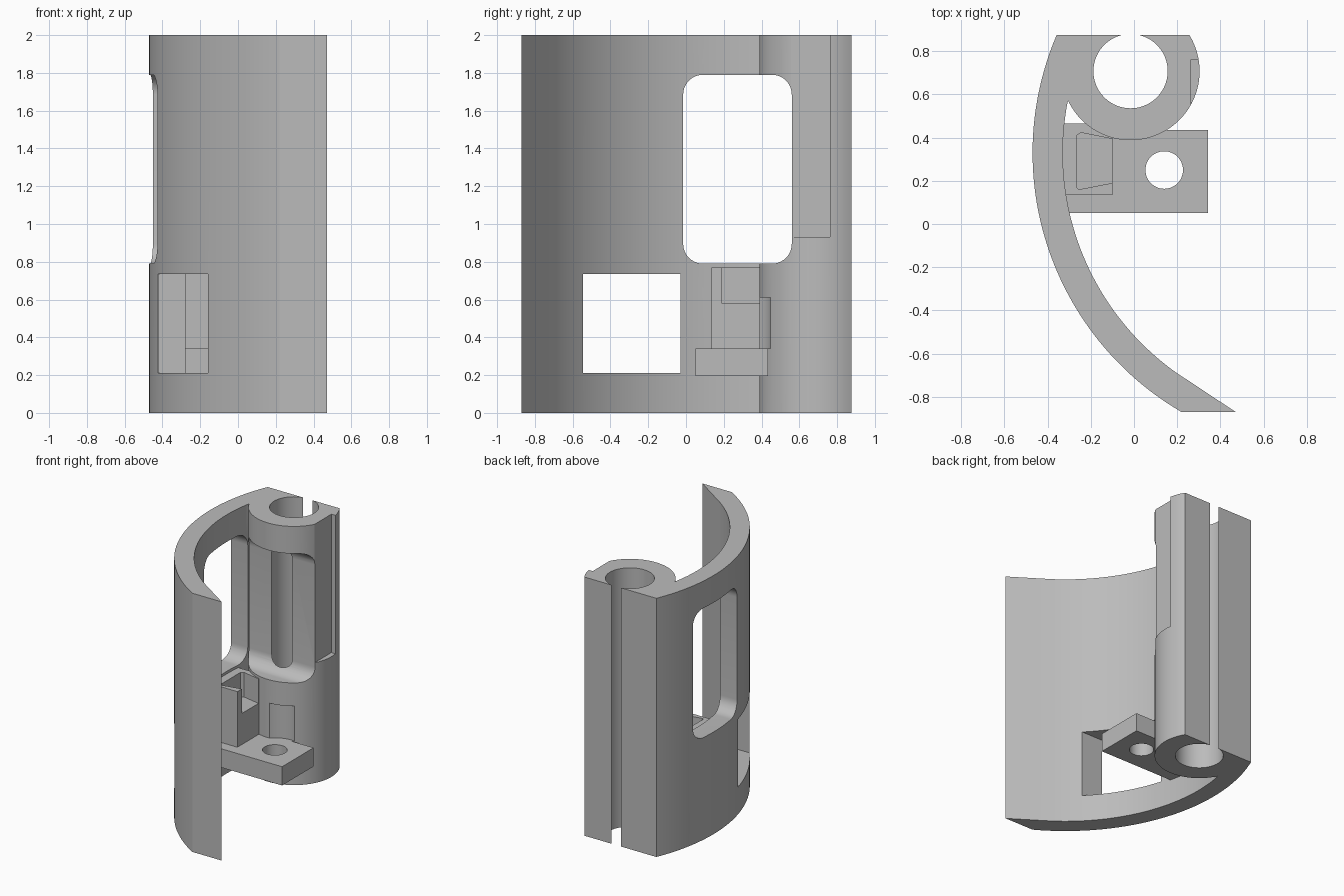
import bpy, bmesh, math

if "Cube" in bpy.data.objects:
    bpy.data.objects.remove(bpy.data.objects["Cube"])

grey = bpy.data.materials.new("plain_grey")
grey.diffuse_color = (0.5, 0.5, 0.5, 1)
grey.use_nodes = True
grey.node_tree.nodes["Principled BSDF"].inputs["Base Color"].default_value = grey.diffuse_color


def prism(name, pts, lo, hi, axis="z"):
    """Extrude a closed 2D outline along z (pts = x, y) or x (pts = y, z)."""
    bm = bmesh.new()
    place = (lambda p: (p[0], p[1], lo)) if axis == "z" else (lambda p: (lo, p[0], p[1]))
    face = bm.faces.new([bm.verts.new(place(p)) for p in pts])
    ext = bmesh.ops.extrude_face_region(bm, geom=[face])
    verts = [v for v in ext["geom"] if isinstance(v, bmesh.types.BMVert)]
    step = (0, 0, hi - lo) if axis == "z" else (hi - lo, 0, 0)
    bmesh.ops.translate(bm, verts=verts, vec=step)
    bmesh.ops.recalc_face_normals(bm, faces=bm.faces)
    mesh = bpy.data.meshes.new(name)
    bm.to_mesh(mesh)
    bm.free()
    mesh.materials.append(grey)
    ob = bpy.data.objects.new(name, mesh)
    bpy.context.collection.objects.link(ob)
    return ob


def arc(c, r, a0, a1, n):
    return [(c[0] + r * math.cos(a0 + (a1 - a0) * i / n),
             c[1] + r * math.sin(a0 + (a1 - a0) * i / n)) for i in range(n + 1)]


def circle(c, r, n=64):
    return arc(c, r, 0, math.tau, n)[:-1]


def rect(x0, x1, y0, y1):
    return [(x0, y0), (x1, y0), (x1, y1), (x0, y1)]


def rounded_rect(x0, x1, y0, y1, r, n=10):
    pts = []
    corners = [(x1 - r, y1 - r), (x0 + r, y1 - r), (x0 + r, y0 + r), (x1 - r, y0 + r)]
    for i, c in enumerate(corners):
        pts += arc(c, r, i * math.pi / 2, (i + 1) * math.pi / 2, n)
    return pts


def combine(target, other, op):
    """Apply a boolean and remove the helper."""
    mod = target.modifiers.new(op, "BOOLEAN")
    mod.object, mod.operation, mod.solver = other, op, "EXACT"
    bpy.context.view_layer.objects.active = target
    bpy.ops.object.modifier_apply(modifier=mod.name)
    bpy.data.objects.remove(other)


# Curved wall and round boss share one cross-section
WALL, R_OUT, R_IN = (0.92, 0.33), 1.39, 1.25
BOSS, R_BOSS = (-0.016, 0.708), 0.32
BACK, FRONT = 0.875, -0.87


def wall_angle(r, y):
    return math.pi - math.asin((y - WALL[1]) / r)


boss_start = math.asin((BACK - BOSS[1]) / R_BOSS)
boss_end = -math.pi + math.asin((BOSS[1] - 0.57) / R_BOSS)
outline = arc(WALL, R_OUT, wall_angle(R_OUT, FRONT), wall_angle(R_OUT, BACK), 48)
outline += arc(BOSS, R_BOSS, boss_start, boss_end, 48)
outline += arc(WALL, R_IN, wall_angle(R_IN, 0.565), wall_angle(R_IN, -0.685), 40)
outline += [(0.47, FRONT)]
body = prism("curved_bracket", outline, 0, 2)

# Bore that breaks through the back, side windows, flat on the boss, screw head clearance
SCREW = (0.14, 0.25)
for cutter in (
    prism("bore", circle(BOSS, 0.172, 80), -0.1, 2.1),
    prism("tall_window", rounded_rect(-0.015, 0.56, 0.79, 1.79, 0.105), -1, 1, "x"),
    prism("square_window", rect(-0.545, -0.03, 0.21, 0.735), -1, 0.1, "x"),
    prism("boss_flat", rect(0.265, 0.6, 0.4, 0.762), 0.93, 2.1),
    prism("head_clearance", circle(SCREW, 0.2), 0.34, 0.61),
):
    combine(body, cutter, "DIFFERENCE")

# Screw plate and socket block
combine(body, prism("screw_plate", rect(-0.38, 0.342, 0.05, 0.435), 0.195, 0.34), "UNION")
combine(body, prism("socket_block", rect(-0.38, -0.1, 0.135, 0.465), 0.34, 0.77), "UNION")

# Screw hole and flared socket
combine(body, prism("screw_hole", circle(SCREW, 0.087, 48), 0.1, 0.5), "DIFFERENCE")
socket = [(-0.255, 0.16), (-0.09, 0.192), (-0.09, 0.392), (-0.245, 0.423),
          (-0.265, 0.41), (-0.265, 0.168)]
combine(body, prism("socket", socket, 0.58, 0.785), "DIFFERENCE")

# Smooth curves with crisp edges
bpy.ops.object.select_all(action="DESELECT")
body.select_set(True)
bpy.context.view_layer.objects.active = body
bpy.ops.object.shade_smooth_by_angle(angle=math.radians(25))
